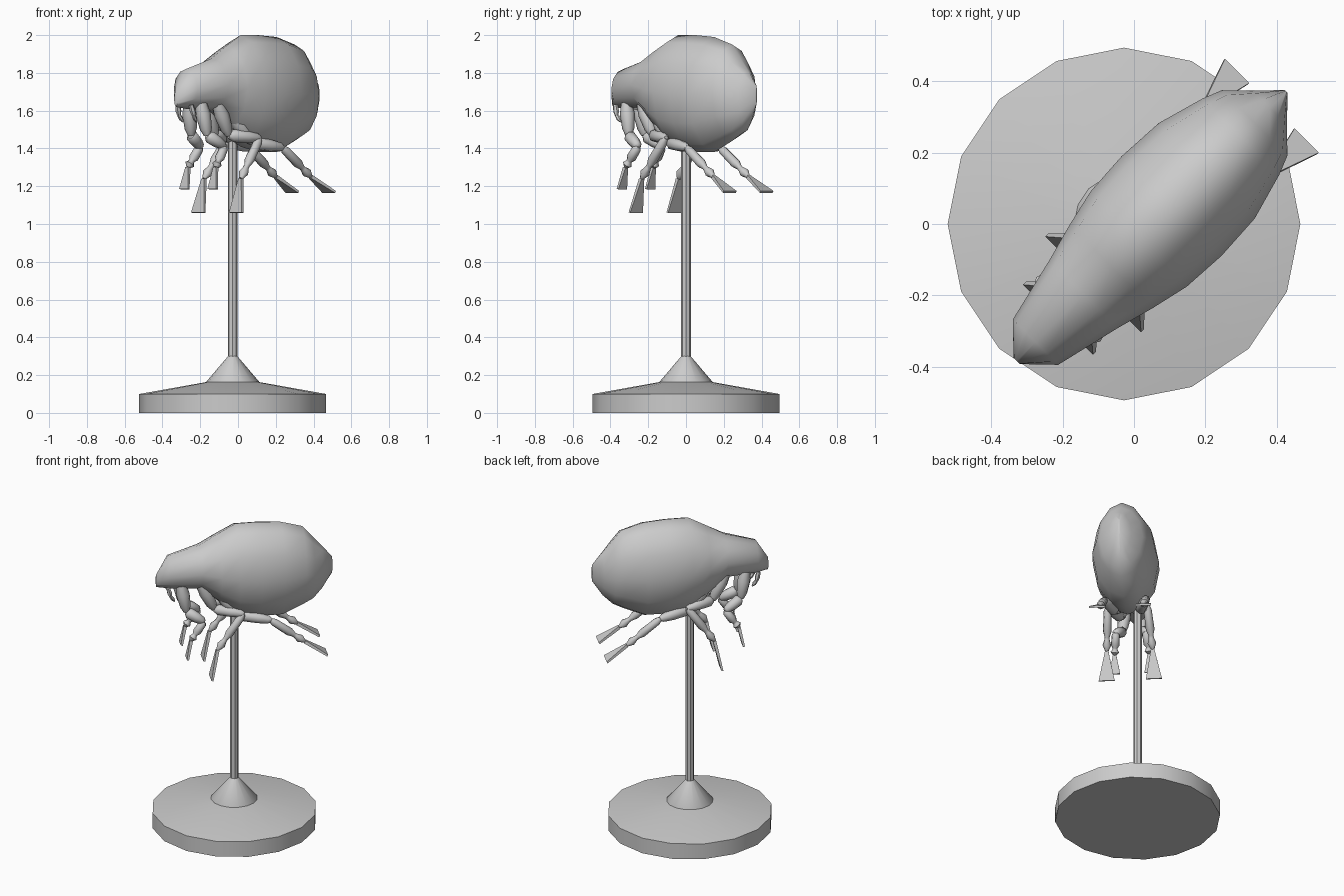
import bpy, bmesh, math
from mathutils import Vector

if "Cube" in bpy.data.objects:
    bpy.data.objects.remove(bpy.data.objects["Cube"])

R2 = math.sqrt(0.5)
MID = -0.039          # sideways position of the creature's mirror plane
GREY = bpy.data.materials.new("grey")
GREY.diffuse_color = (0.6, 0.6, 0.6, 1)
GREY.use_nodes = True
GREY.node_tree.nodes["Principled BSDF"].inputs["Base Color"].default_value = GREY.diffuse_color


def place(u, v, z):
    """u runs along the creature (head to tail), v across it, on the diagonal."""
    return Vector(((u - v) * R2, (u + v) * R2, z))


def finish(name, bm, angle=40):
    bmesh.ops.remove_doubles(bm, verts=bm.verts, dist=0.0005)
    bmesh.ops.recalc_face_normals(bm, faces=bm.faces)
    me = bpy.data.meshes.new(name)
    bm.to_mesh(me)
    bm.free()
    me.materials.append(GREY)
    ob = bpy.data.objects.new(name, me)
    bpy.context.collection.objects.link(ob)
    bpy.ops.object.select_all(action='DESELECT')
    ob.select_set(True)
    bpy.context.view_layer.objects.active = ob
    bpy.ops.object.shade_smooth_by_angle(angle=math.radians(angle))
    return ob


def skin(bm, rings):
    """Bridge rings of points and close both ends."""
    rows = [[bm.verts.new(p) for p in r] for r in rings]
    n = len(rows[0])
    for a, b in zip(rows, rows[1:]):
        for i in range(n):
            j = (i + 1) % n
            bm.faces.new((a[i], a[j], b[j], b[i]))
    bm.faces.new(rows[0])
    bm.faces.new(rows[-1])


def turned(name, profile, sides, angle):
    """Turn a radius/height profile around the stand's axis."""
    bm = bmesh.new()
    skin(bm, [[Vector((-0.028 + r * math.cos(i * math.tau / sides),
                       r * math.sin(i * math.tau / sides), z))
               for i in range(sides)] for r, z in profile])
    finish(name, bm, angle)


def limb(bm, a, b, stops, sides=8):
    """Tapered round segment; stops are (fraction, radius)."""
    d = (b - a).normalized()
    s = d.cross(Vector((R2, R2, 0.3))).normalized()
    t = d.cross(s)
    skin(bm, [[a.lerp(b, f) + r * (s * math.cos(i * math.tau / sides)
                                   + t * math.sin(i * math.tau / sides))
               for i in range(sides)] for f, r in stops])


# Stand: disc, cone collar and pole
turned("base", [(0.495, 0), (0.495, 0.1), (0.13, 0.165)], 16, 40)
turned("collar", [(0.14, 0.15), (0.14, 0.165), (0.025, 0.30)], 16, 40)
turned("pole", [(0.026, 0.28), (0.026, 1.47)], 8, 30)

# Body: sections of (u, top, bottom, half width)
sections = [(-0.505, 1.70, 1.62, 0.012), (-0.43, 1.82, 1.61, 0.09),
            (-0.24, 1.875, 1.60, 0.135), (-0.13, 1.94, 1.50, 0.165),
            (-0.02, 2.0, 1.41, 0.19), (0.11, 2.0, 1.38, 0.198),
            (0.25, 1.99, 1.38, 0.19), (0.385, 1.95, 1.44, 0.152),
            (0.44, 1.885, 1.47, 0.13), (0.50, 1.815, 1.53, 0.068),
            (0.565, 1.735, 1.63, 0.006)]
bm = bmesh.new()
rings = []
for u, top, low, w in sections:
    ring = []
    for i in range(12):
        a = i * math.tau / 12
        s = math.sin(a)
        ring.append(place(u, MID + math.copysign(abs(s) ** 1.1, s) * w,
                          (top + low) / 2 + math.cos(a) * (top - low) / 2))
    rings.append(ring)
skin(bm, rings)
finish("body", bm, 60)

# Legs: (u, distance from mirror plane, z) at root, hip, knee, ankle, toe
legs = {
    "front": [(-0.36, 0.045, 1.64), (-0.33, 0.06, 1.47), (-0.23, 0.09, 1.41),
              (-0.31, 0.104, 1.30), (-0.335, 0.106, 1.185)],
    "middle": [(-0.24, 0.05, 1.64), (-0.16, 0.05, 1.47), (0.005, 0.118, 1.455),
               (-0.155, 0.138, 1.24), (-0.195, 0.142, 1.06)],
    "rear": [(-0.13, 0.05, 1.57), (-0.01, 0.075, 1.43), (0.17, 0.125, 1.405),
             (0.375, 0.131, 1.25), (0.505, 0.138, 1.17)],
}
coxa = [(0, 0.03), (0.35, 0.04), (0.8, 0.032), (1, 0.018)]
femur = [(0, 0.018), (0.15, 0.034), (0.6, 0.032), (0.93, 0.024), (1.03, 0.012)]
tibia = [(0, 0.014), (0.1, 0.024), (0.55, 0.026), (0.68, 0.015),
         (0.74, 0.016), (0.86, 0.026), (1, 0.010)]
for side, sign in (("right", -1), ("left", 1)):
    for pair, joints in legs.items():
        p = [place(u, MID + sign * v, z) for u, v, z in joints]
        bm = bmesh.new()
        for k, stops in enumerate((coxa, femur, tibia)):
            limb(bm, p[k], p[k + 1], stops)
        finish(f"{pair}_leg_{side}", bm, 50)

        # Flared flat foot
        across = Vector((-R2, R2, 0))
        thick = (p[4] - p[3]).cross(across).normalized()
        flare = 0.048 if pair != "front" else 0.033
        bm = bmesh.new()
        skin(bm, [[c + across * w * i + thick * h * j
                   for i, j in ((-1, -1), (1, -1), (1, 1), (-1, 1))]
                  for c, w, h in ((p[3], 0.010, 0.010), (p[4], flare, 0.006))])
        finish(f"{pair}_foot_{side}", bm, 30)

    # Mouth feelers under the head
    bm = bmesh.new()
    f = [place(-0.44, MID + sign * 0.05, 1.63), place(-0.425, MID + sign * 0.055, 1.575),
         place(-0.40, MID + sign * 0.05, 1.54)]
    limb(bm, f[0], f[1], [(0, 0.012), (0.6, 0.016), (1, 0.010)], 6)
    limb(bm, f[1], f[2], [(0, 0.010), (0.5, 0.012), (1, 0.004)], 6)
    finish(f"feeler_{side}", bm, 50)
